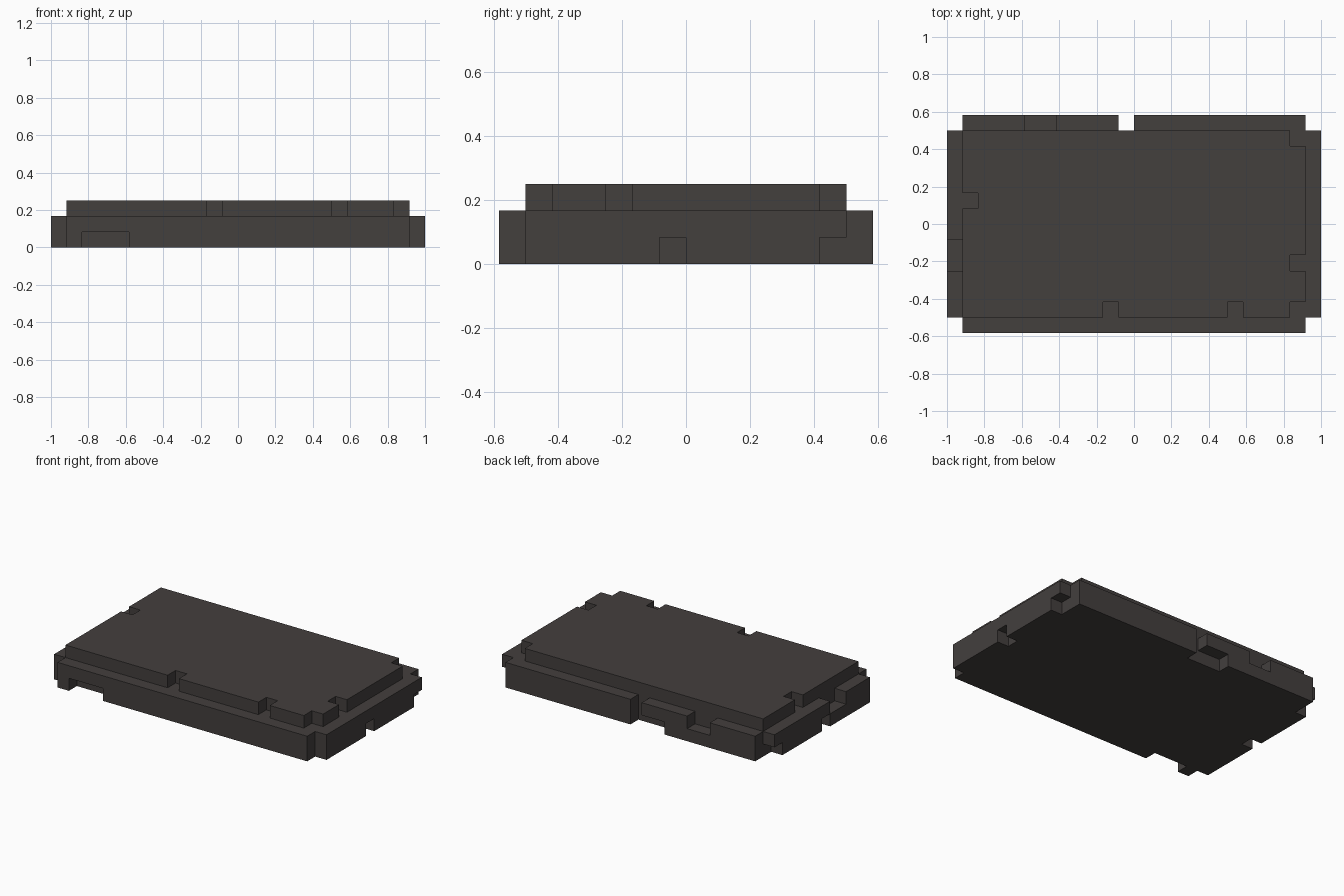
import bpy, bmesh
from mathutils import Vector

if "Cube" in bpy.data.objects:
    bpy.data.objects.remove(bpy.data.objects["Cube"])

U = 1 / 12  # everything sits on a block grid of this size


def block(x0, x1, y0, y1, z0, z1):
    """Grid cells filled by a box, in block units."""
    return {(x, y, z) for x in range(x0, x1) for y in range(y0, y1) for z in range(z0, z1)}


def carve(cells, *boxes):
    for b in boxes:
        cells -= block(*b)
    return cells


# Base: two blocks tall, corners stepped in
base = carve(
    block(-11, 11, -7, 7, 0, 2) | block(-12, 12, -6, 6, 0, 2),
    (-10, -7, -7, -6, 0, 1),                             # front underside
    (11, 12, -1, 0, 0, 1), (11, 12, 5, 6, 0, 1),         # right underside
    (-12, -11, -1, 0, 0, 1), (-12, -11, 5, 6, 0, 1),     # left underside
    (-12, -11, -3, -1, 1, 2),                            # left upper step
    (-1, 0, 6, 7, 0, 2), (-3, -1, 6, 7, 0, 1),           # back gap and underside
    (-7, -5, 6, 7, 1, 2),                                # back upper step
)

# Top slab: one block tall, with edge notches
top = carve(
    block(-11, 11, -6, 6, 2, 3),
    (-2, -1, -6, -5, 2, 3), (6, 7, -6, -5, 2, 3),        # front
    (10, 11, -6, -5, 2, 3), (10, 11, -3, -2, 2, 3), (10, 11, 5, 6, 2, 3),  # right
    (-11, -10, 1, 2, 2, 3),                              # left
)

stone = bpy.data.materials.new("dark stone")
stone.diffuse_color = (0.057, 0.050, 0.048, 1)
stone.use_nodes = True
stone.node_tree.nodes["Principled BSDF"].inputs["Base Color"].default_value = stone.diffuse_color


def build(name, cells, solid):
    """Skin the exposed sides of the cells and merge flat areas."""
    bm = bmesh.new()
    verts = {}

    def vert(p):
        key = tuple(round(c) for c in p)
        if key not in verts:
            verts[key] = bm.verts.new(Vector(key) * U)
        return verts[key]

    for cell in sorted(cells):
        for axis in range(3):
            for side in (0, 1):
                n = Vector((0, 0, 0))
                n[axis] = side * 2 - 1
                if tuple(round(c) for c in Vector(cell) + n) in solid:
                    continue
                a, b = Vector((0, 0, 0)), Vector((0, 0, 0))
                a[(axis + 1) % 3] = b[(axis + 2) % 3] = 1
                o = Vector(cell)
                o[axis] += side
                quad = [o, o + a, o + a + b, o + b]
                bm.faces.new([vert(p) for p in (quad if side else quad[::-1])])
    bmesh.ops.dissolve_limit(bm, angle_limit=0.01, verts=bm.verts[:], edges=bm.edges[:])
    mesh = bpy.data.meshes.new(name)
    bm.to_mesh(mesh)
    bm.free()
    mesh.materials.append(stone)
    bpy.context.collection.objects.link(bpy.data.objects.new(name, mesh))


build("base_slab", base, base | top)
build("top_slab", top, base | top)
